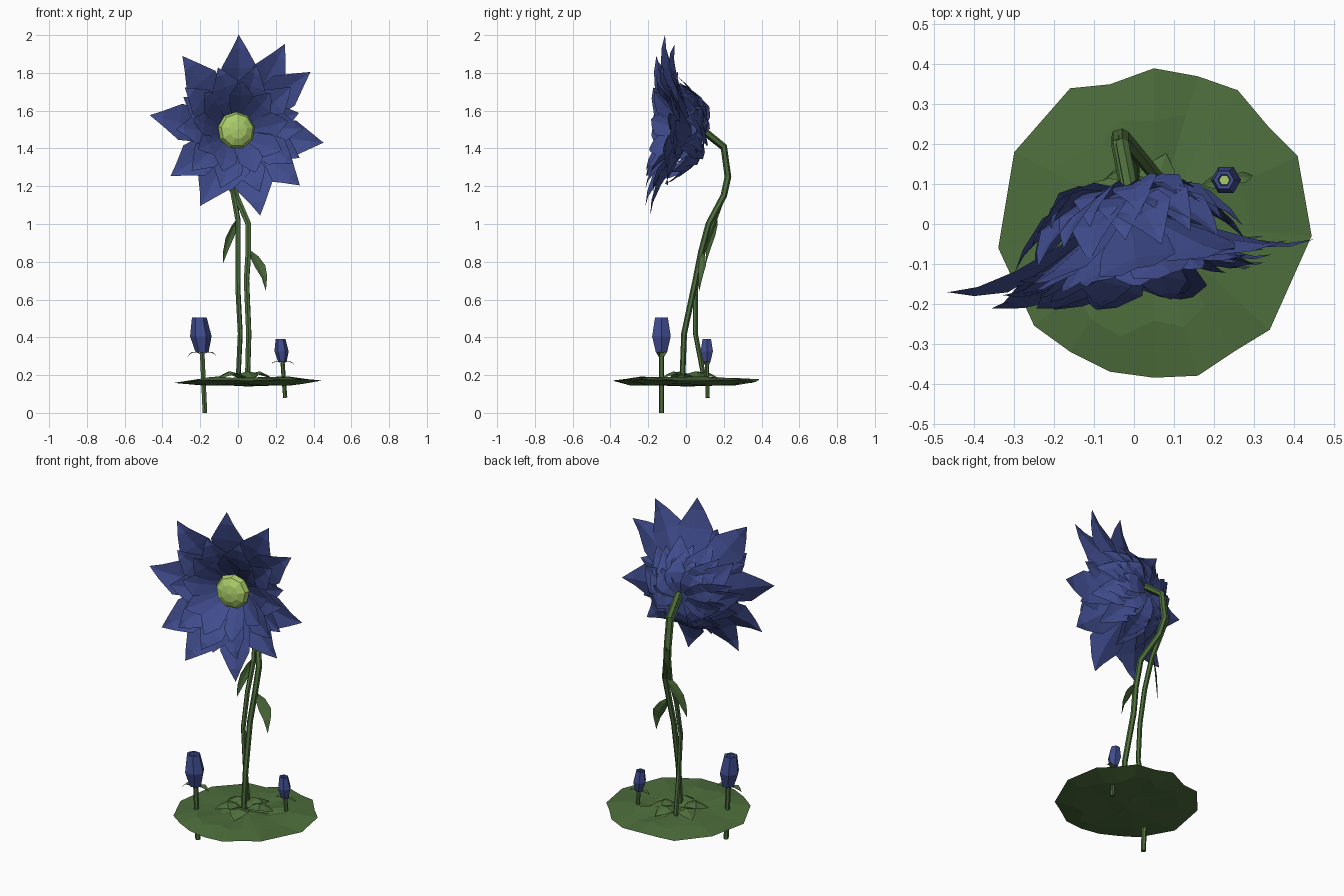
import bpy
import bmesh
import math
import random
from mathutils import Vector

random.seed(4)
if "Cube" in bpy.data.objects:
    bpy.data.objects.remove(bpy.data.objects["Cube"], do_unlink=True)


def make_material(name, colour):
    material = bpy.data.materials.new(name)
    material.use_nodes = True
    material.diffuse_color = (*colour, 1)
    shader = material.node_tree.nodes["Principled BSDF"]
    shader.inputs["Base Color"].default_value = (*colour, 1)
    shader.inputs["Roughness"].default_value = 0.9
    return material


BLUE = make_material("petal blue", (0.052, 0.073, 0.27))
GREEN = make_material("leaf green", (0.075, 0.155, 0.045))
LIME = make_material("flower centre lime", (0.4, 0.6, 0.14))
UP = Vector((0, 0, 1))


def finish(name, bm, *materials):
    mesh = bpy.data.meshes.new(name)
    bm.to_mesh(mesh)
    bm.free()
    for material in materials:
        mesh.materials.append(material)
    obj = bpy.data.objects.new(name, mesh)
    bpy.context.collection.objects.link(obj)


def add_blade(bm, points, side, normal, width, shape, fold=0.2):
    """Pointed leaf or petal: folded cross-sections along a centre line."""
    rows = []
    for point, share in zip(points, shape):
        across = side * width * share
        lift = normal * width * share * fold
        rows.append([bm.verts.new(p) for p in
                     (point - across + lift, point, point + across + lift)])
    tip = bm.verts.new(points[-1])
    for low, high in zip(rows, rows[1:]):
        for i in range(2):
            bm.faces.new((low[i], low[i + 1], high[i + 1], high[i]))
    for i in range(2):
        bm.faces.new((rows[-1][i], rows[-1][i + 1], tip))


def make_tube(name, points, radius, taper=1.0):
    """Thin stem along a path."""
    curve = bpy.data.curves.new(name, "CURVE")
    curve.dimensions = "3D"
    curve.bevel_depth = radius
    curve.bevel_resolution = 1
    curve.use_fill_caps = True
    spline = curve.splines.new("POLY")
    spline.points.add(len(points) - 1)
    for i, (slot, p) in enumerate(zip(spline.points, points)):
        slot.co = (*p, 1)
        slot.radius = 1 + (taper - 1) * i / (len(points) - 1)
    source = bpy.data.objects.new(name + " path", curve)
    bpy.context.collection.objects.link(source)
    bpy.context.view_layer.update()
    mesh = bpy.data.meshes.new_from_object(source)
    bpy.data.objects.remove(source, do_unlink=True)
    mesh.materials.clear()
    mesh.materials.append(GREEN)
    for face in mesh.polygons:
        face.use_smooth = False
    obj = bpy.data.objects.new(name, mesh)
    bpy.context.collection.objects.link(obj)


# Flower head frame: it leans back and turns slightly to its left
HEAD = Vector((-0.01, -0.03, 1.495))
FACING = Vector((0.17, -1, 0.09)).normalized()
RIGHT = UP.cross(FACING).normalized()
TOP = FACING.cross(RIGHT)
PETAL_SHAPE = (0.45, 0.88, 1.0, 0.42)


def make_layer(name, angles, lengths, profile, width, fold=0.2):
    """Ring of petals; profile is (share of length, depth towards the front)."""
    bm = bmesh.new()
    for angle, length in zip(angles, lengths):
        a = math.radians(angle)
        out = RIGHT * math.cos(a) + TOP * math.sin(a)
        side = TOP * math.cos(a) - RIGHT * math.sin(a)
        sway = random.uniform(-0.025, 0.025)
        # Petals to either side sweep back a little
        wave = random.uniform(-0.01, 0.01) - 0.06 * length * math.cos(2 * a)
        points = [HEAD + out * share * length + FACING * (depth + wave * share)
                  + side * sway * (1 - share) * share * 2
                  for share, depth in profile]
        tilt = (side + FACING * random.uniform(0.08, 0.22)).normalized()
        add_blade(bm, points, tilt, FACING, width, PETAL_SHAPE, fold)
    finish(name, bm, BLUE)


def ring(count, phase, jitter=4):
    return [phase + 360 * i / count + random.uniform(-jitter, jitter)
            for i in range(count)]


def spread(count, length):
    return [length * random.uniform(0.95, 1.04) for _ in range(count)]


# Petal layers from the widest to the inner cup
make_layer("outer_petals", (90, 61, 38, -9, -43, -78, -118, -146, 171, 128),
           (0.498, 0.515, 0.49, 0.46, 0.44, 0.475, 0.465, 0.45, 0.48, 0.49),
           ((0.15, -0.04), (0.42, 0.02), (0.65, 0.07), (0.85, 0.1), (1, 0.105)), 0.1)
make_layer("gap_petals", (15, 150, -100, -25), (0.34, 0.34, 0.34, 0.36),
           ((0.2, -0.04), (0.4, 0.01), (0.65, 0.06), (0.86, 0.08), (1, 0.09)), 0.085)
make_layer("middle_petals", ring(10, 74), spread(10, 0.35),
           ((0.22, -0.025), (0.45, 0.035), (0.68, 0.085), (0.87, 0.115), (1, 0.12)), 0.08)
make_layer("inner_petals", ring(9, 90), spread(9, 0.26),
           ((0.3, -0.025), (0.52, 0.035), (0.72, 0.085), (0.9, 0.12), (1, 0.135)), 0.066)

# Rounded back of the head, overlapping layers
for name, count, length, width, depths in (
        ("back_petals_large", 11, 0.29, 0.075, (-0.08, -0.075, -0.04, 0.01, 0.05)),
        ("back_petals_middle", 10, 0.26, 0.07, (-0.1, -0.095, -0.07, -0.02, 0.02)),
        ("back_petals_small", 9, 0.21, 0.06, (-0.115, -0.12, -0.105, -0.07, -0.03))):
    make_layer(name, ring(count, 13 * count), spread(count, length),
               list(zip((0.15, 0.45, 0.7, 0.9, 1), depths)), width, -0.2)


def make_dome(name, depth, radius, thickness, material):
    bm = bmesh.new()
    bmesh.ops.create_uvsphere(bm, u_segments=9, v_segments=6, radius=1)
    for v in bm.verts:
        x, y, z = v.co
        v.co = (HEAD + FACING * (depth + z * thickness)
                + (RIGHT * x + TOP * y) * radius)
    bmesh.ops.recalc_face_normals(bm, faces=bm.faces)
    finish(name, bm, material)


make_dome("flower_core", -0.07, 0.1, 0.045, BLUE)
make_dome("flower_centre", 0.005, 0.1, 0.055, LIME)

# Twin stems that meet below the head
NECK = [(-0.03, 0.222, 1.25), (-0.03, 0.2, 1.41), (-0.005, 0.07, 1.515)]
make_tube("left_stem", [(0.05, -0.02, 0.16), (0.057, -0.01, 0.42), (0.045, 0.05, 0.7),
                        (0.055, 0.08, 0.85), (0.055, 0.12, 1.0), (-0.01, 0.2, 1.15)]
          + NECK, 0.015, 1.25)
make_tube("right_stem", [(0, 0.1, 0.16), (0.012, 0.05, 0.42), (0, 0.05, 0.65),
                         (0, 0.09, 0.85), (0, 0.15, 1.02), (-0.025, 0.2, 1.16)]
          + [(x - 0.012, y, z - 0.01) for x, y, z in NECK], 0.013, 1.2)

# Drooping stem leaves
LEAF_SHAPE = (0.25, 0.8, 1.0, 0.6)
for name, points in (
        ("right_stem_leaf", ((0, 0.16, 1.03), (-0.02, 0.155, 0.99), (-0.045, 0.14, 0.93),
                             (-0.066, 0.12, 0.86), (-0.08, 0.105, 0.79))),
        ("left_stem_leaf", ((0.055, 0.08, 0.86), (0.085, 0.09, 0.82), (0.115, 0.09, 0.77),
                            (0.137, 0.08, 0.72), (0.148, 0.07, 0.645)))):
    bm = bmesh.new()
    add_blade(bm, [Vector(p) for p in points], Vector((0.75, 0.6, 0.25)).normalized(),
              Vector((0.6, -0.6, 0.5)), 0.033, LEAF_SHAPE)
    finish(name, bm, GREEN)

# Floating pad: uneven top, shallow underside
OUTLINE = ((-0.34, -0.06), (-0.3, 0.18), (-0.16, 0.34), (-0.06, 0.35), (0.05, 0.39),
           (0.16, 0.37), (0.26, 0.335), (0.34, 0.24), (0.41, 0.17), (0.445, -0.03),
           (0.34, -0.265), (0.25, -0.32), (0.16, -0.38), (0.05, -0.385),
           (-0.06, -0.37), (-0.16, -0.32), (-0.25, -0.255))
CENTRE = Vector((0.05, 0))
bm = bmesh.new()
loops = []
for share, height, jitter in ((0.3, 0.145, 0.003), (0.7, 0.15, 0.007), (1, 0.168, 0.01),
                              (0.68, 0.18, 0.014), (0.32, 0.18, 0.014)):
    loop = []
    for p in OUTLINE:
        s = share if share == 1 else share * random.uniform(0.88, 1.12)
        flat = CENTRE + (Vector(p) - CENTRE) * s
        loop.append(bm.verts.new((*flat, height + random.uniform(-jitter, jitter))))
    loops.append(loop)
for a, b in zip(loops, loops[1:]):
    for i in range(len(a)):
        j = (i + 1) % len(a)
        bm.faces.new((a[i], a[j], b[j], b[i]))
for loop, height in ((loops[0], 0.14), (loops[-1], 0.185)):
    hub = bm.verts.new((*CENTRE, height))
    for i in range(len(loop)):
        bm.faces.new((loop[i], loop[(i + 1) % len(loop)], hub))
bmesh.ops.recalc_face_normals(bm, faces=bm.faces)
finish("lily_pad", bm, GREEN)


def add_rosette(bm, base, angles, profile, width, fold):
    for angle in angles:
        a = math.radians(angle)
        out = Vector((math.cos(a), math.sin(a), 0))
        points = [base + out * r + UP * z for r, z in profile]
        add_blade(bm, points, UP.cross(out), UP, width, LEAF_SHAPE, fold)


# Low leaves around the stems
bm = bmesh.new()
add_rosette(bm, Vector((0.03, 0.02, 0.18)), (20, 72, 150, 215, 285),
            ((0.01, 0), (0.045, 0.03), (0.09, 0.04), (0.13, 0.022), (0.165, 0)), 0.055, -0.25)
finish("base_leaves", bm, GREEN)

# Closed buds on short stems that pass through the pad
for name, foot, top, size in (
        ("large_bud", Vector((-0.175, -0.13, 0)), Vector((-0.19, -0.13, 0.32)), 1.0),
        ("small_bud", Vector((0.25, 0.115, 0.08)), Vector((0.235, 0.11, 0.27)), 0.66)):
    make_tube(name + "_stem", [foot, foot.lerp(top, 0.5), top + UP * 0.01], 0.014 * size ** 0.5)
    bm = bmesh.new()
    rings = []
    for radius, height in ((0.034, 0), (0.057, 0.085), (0.039, 0.185),
                           (0.024, 0.185), (0.02, 0.165)):
        lean = Vector((-0.08 * height, 0, height))
        rings.append([bm.verts.new(top + size * (lean + radius * Vector(
            (math.cos(math.tau * i / 6), math.sin(math.tau * i / 6), 0)))) for i in range(6)])
    for a, b in zip(rings, rings[1:]):
        for i in range(6):
            j = (i + 1) % 6
            bm.faces.new((a[i], a[j], b[j], b[i]))
    bm.faces.new(rings[0][::-1])
    bm.faces.new(rings[-1]).material_index = 1
    finish(name, bm, BLUE, LIME)
    bm = bmesh.new()
    sepal = ((0.005, -0.01), (0.03, 0), (0.05, -0.001), (0.065, -0.009), (0.08, -0.024))
    add_rosette(bm, top, (10, 190),
                [(r * size ** 0.5, z * size) for r, z in sepal], 0.022 * size, 0.2)
    finish(name + "_sepals", bm, GREEN)
